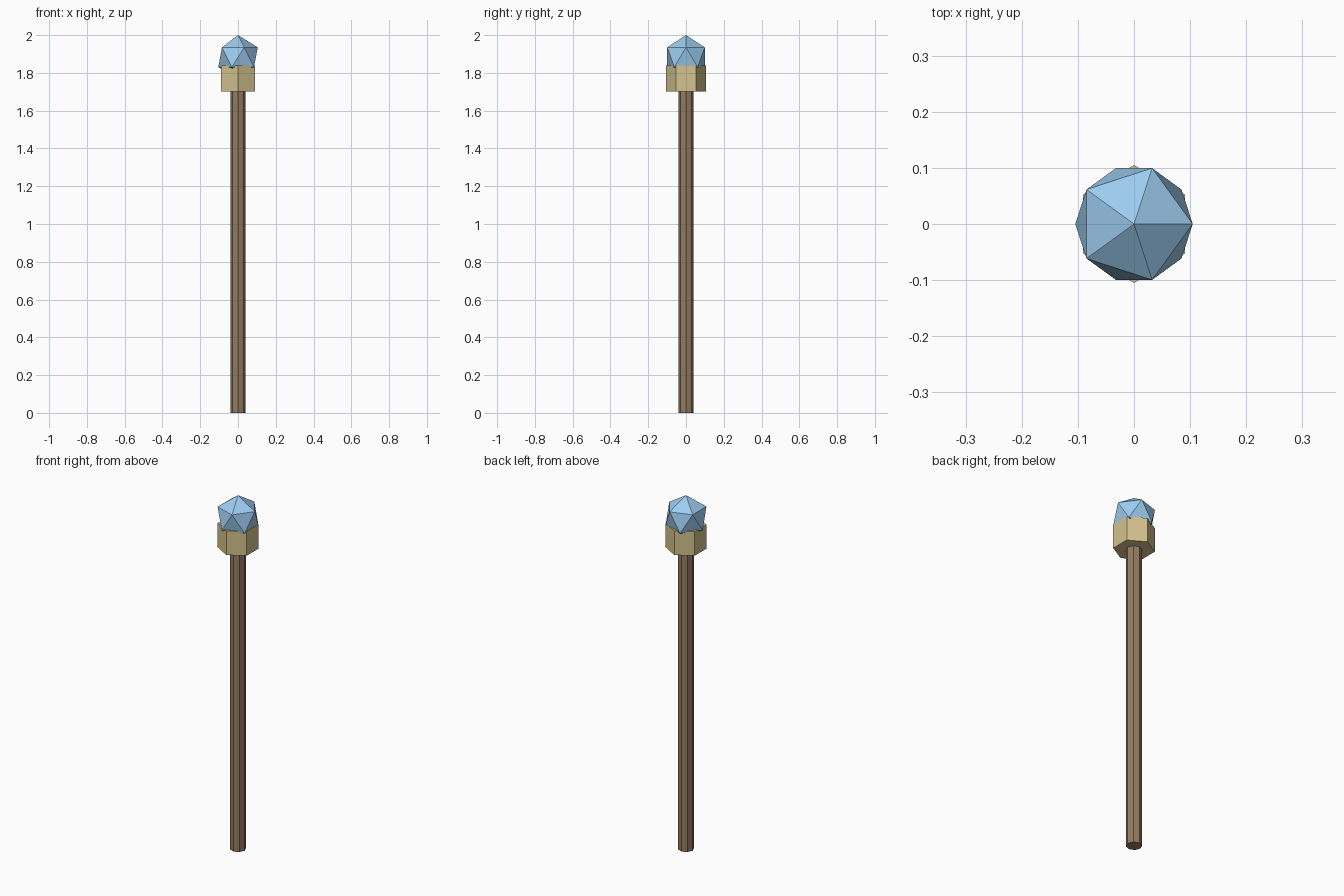
import bpy

if "Cube" in bpy.data.objects:
    bpy.data.objects.remove(bpy.data.objects["Cube"])


def coloured(obj, name, colour):
    obj.name = name
    mat = bpy.data.materials.new(name + "_material")
    mat.diffuse_color = (*colour, 1)
    mat.use_nodes = True
    mat.node_tree.nodes["Principled BSDF"].inputs["Base Color"].default_value = mat.diffuse_color
    obj.data.materials.append(mat)


def prism(name, sides, radius, z0, z1, colour):
    bpy.ops.mesh.primitive_cylinder_add(vertices=sides, radius=radius, depth=z1 - z0,
                                        location=(0, 0, (z0 + z1) / 2))
    coloured(bpy.context.object, name, colour)


# Octagonal wooden shaft
prism("shaft", 8, 0.041, 0, 1.702, (0.30, 0.20, 0.12))

# Hexagonal brass collar
prism("collar", 6, 0.105, 1.702, 1.838, (0.66, 0.54, 0.27))

# Faceted crystal, its lower tip sunk into the collar
R = 0.117
bpy.ops.mesh.primitive_ico_sphere_add(subdivisions=1, radius=R, location=(0, 0, 2 - R))
coloured(bpy.context.object, "crystal", (0.34, 0.61, 0.87))
